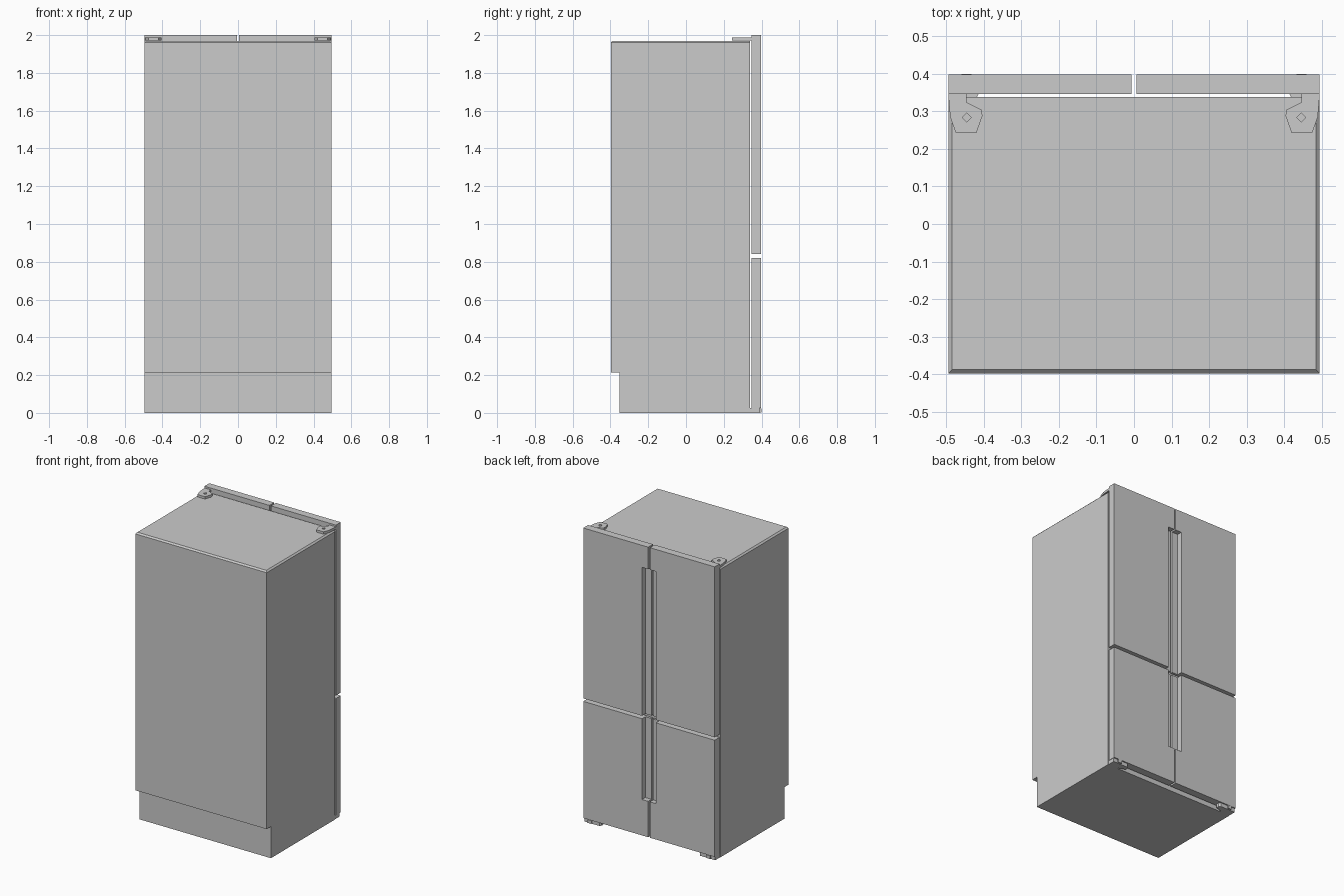
import bpy, bmesh

if "Cube" in bpy.data.objects:
    bpy.data.objects.remove(bpy.data.objects["Cube"])


def prism(name, pts, lo, hi, axis="z"):
    """Extrude a 2D outline: (x, y) along z, or (y, z) along x."""
    bm = bmesh.new()
    put = (lambda p, t: (p[0], p[1], t)) if axis == "z" else (lambda p, t: (t, p[0], p[1]))
    face = bm.faces.new([bm.verts.new(put(p, lo)) for p in pts])
    ext = bmesh.ops.extrude_face_region(bm, geom=[face])
    verts = [v for v in ext["geom"] if isinstance(v, bmesh.types.BMVert)]
    bmesh.ops.translate(bm, verts=verts, vec=(0, 0, hi - lo) if axis == "z" else (hi - lo, 0, 0))
    bmesh.ops.recalc_face_normals(bm, faces=bm.faces)
    mesh = bpy.data.meshes.new(name)
    bm.to_mesh(mesh)
    bm.free()
    obj = bpy.data.objects.new(name, mesh)
    bpy.context.collection.objects.link(obj)
    return obj


def box(name, x0, x1, y0, y1, z0, z1):
    return prism(name, [(x0, y0), (x1, y0), (x1, y1), (x0, y1)], z0, z1)


def cut(obj, cutter):
    mod = obj.modifiers.new("cut", "BOOLEAN")
    mod.operation = "DIFFERENCE"
    mod.solver = "EXACT"
    mod.object = cutter
    cutter.hide_render = True
    cutter.display_type = "WIRE"


def mirror_x(pts, s):
    return [(x * s, y) for x, y in pts]


# Cabinet: stepped side profile with the top side and rear edges chamfered
cabinet = prism("cabinet", [(-0.353, 0), (0.338, 0), (0.338, 1.97), (-0.398, 1.97),
                            (-0.398, 0.215), (-0.353, 0.215)], -0.495, 0.495, "x")
bm = bmesh.new()
bm.from_mesh(cabinet.data)
rim = [e for e in bm.edges if all(v.co.z > 1.96 for v in e.verts)
       and not all(v.co.y > 0.3 for v in e.verts)]
bmesh.ops.bevel(bm, geom=rim, offset=0.01, segments=1, affect="EDGES")
bm.to_mesh(cabinet.data)
bm.free()

# Shared cutter for the recessed grips along the inner door edges
grip_cutter = box("grip_cutter", -0.052, 0.052, 0.362, 0.45, 0.27, 1.85)

top_hinge = [(0.495, 0.346), (0.49, 0.285), (0.475, 0.243), (0.42, 0.243),
             (0.404, 0.288), (0.406, 0.304), (0.447, 0.325), (0.447, 0.346)]
pin_hole = [(0.458, 0.284), (0.446, 0.296), (0.434, 0.284), (0.446, 0.272)]
foot = [(0.493, 0.335), (0.42, 0.335), (0.415, 0.346), (0.37, 0.36),
        (0.37, 0.38), (0.38, 0.39), (0.493, 0.39)]

for side, s in (("left", -1), ("right", 1)):
    # Upper and lower doors with thin front panels
    x0, x1 = sorted((s * 0.006, s * 0.495))
    for level, z0, z1 in (("upper", 0.84, 2.0), ("lower", 0.026, 0.82)):
        cut(box(f"{level}_{side}_door", x0, x1, 0.346, 0.387, z0, z1), grip_cutter)
        cut(box(f"{level}_{side}_door_panel", x0, x1, 0.387, 0.398, z0, z1), grip_cutter)

    # Top hinge plate with its diamond hole
    plate = prism(f"{side}_top_hinge", mirror_x(top_hinge, s), 1.972, 1.988)
    hole = prism(f"{side}_hinge_hole_cutter", mirror_x(pin_hole, s), 1.978, 2.05)
    cut(plate, hole)

    # Bottom hinge foot and its small front stud
    prism(f"{side}_bottom_hinge", mirror_x(foot, s), 0, 0.026)
    x0, x1 = sorted((s * 0.433, s * 0.46))
    box(f"{side}_hinge_stud", x0, x1, 0.385, 0.4, 0.003, 0.024)
